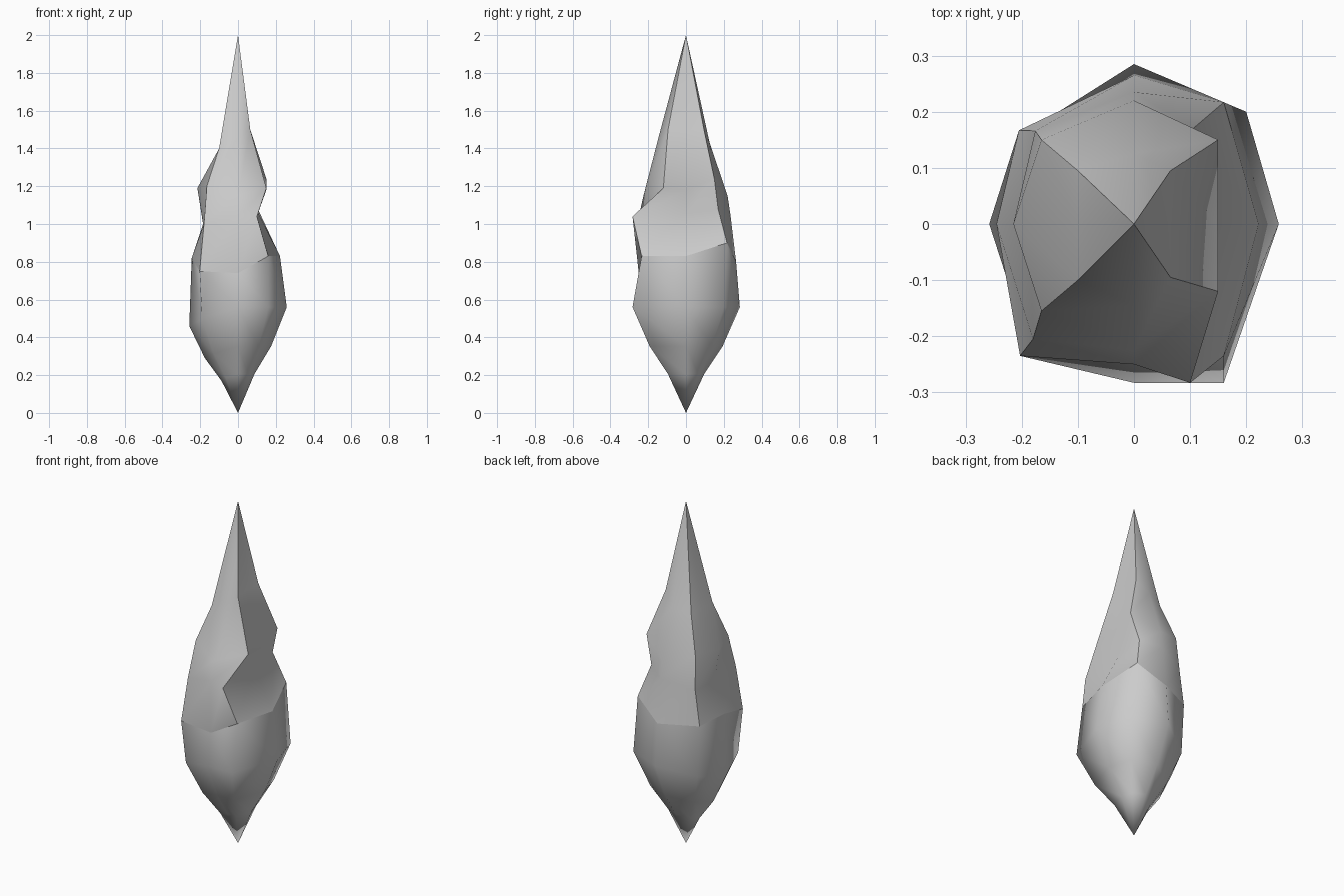
import bpy, bmesh

if "Cube" in bpy.data.objects:
    bpy.data.objects.remove(bpy.data.objects["Cube"])

# Eight columns per ring: front, front right, right, back right, back, back left, left, front left
belly = [(0, -.283, .56), (.16, -.283, .56), (.258, 0, .56), (.2, .2, .56),
         (0, .285, .56), (-.19, .165, .5), (-.258, 0, .46), (-.19, -.21, .5)]
rim = [(0, -.25, .74), (.16, -.235, .83), (.222, 0, .83), (.16, .217, .9),
       (0, .265, .8), (-.205, .167, .8), (-.245, 0, .82), (-.203, -.235, .75)]
waist = [(0, -.25, 1.04), (.1, -.283, 1.04), (.105, 0, 1.06), (.105, .17, 1.08),
         (0, .235, 1.05), (-.176, .166, 1.0), (-.185, 0, 1.0), (-.18, -.205, 1.0)]
shoulder = [(0, -.225, 1.15), (.15, -.12, 1.19), (.15, 0, 1.18), (.15, .15, 1.24),
            (0, .22, 1.15), (-.165, .15, 1.2), (-.215, 0, 1.19), (-.165, -.155, 1.2)]
neck = [(0, -.145, 1.46), (.065, -.095, 1.5), (.065, 0, 1.5), (.065, .095, 1.5),
        (0, .125, 1.43), (-.1, .095, 1.4), (-.1, 0, 1.4), (-.1, -.1, 1.4)]


def shrink(ring, s, zs):
    return [(x * s, y * s, z * zs) for x, y, z in ring]


def loft(name, rings, tip, sharp_corners):
    """Skin the rings, close the last one to a point and mark creases."""
    bm = bmesh.new()
    rows = [[bm.verts.new(p) for p in ring] for ring in rings]
    end = bm.verts.new(tip)
    for a, b in zip(rows, rows[1:]):
        for i in range(8):
            j = (i + 1) % 8
            bm.faces.new((a[i], a[j], b[j], b[i]))
    for i in range(8):
        bm.faces.new((rows[-1][i], rows[-1][(i + 1) % 8], end))
    if sharp_corners:
        for i in (1, 3, 5, 7):
            column = [r[i] for r in rows] + [end]
            for a, b in zip(column, column[1:]):
                bm.edges.get((a, b)).smooth = False
    if tip[2] < 1:
        bmesh.ops.reverse_faces(bm, faces=bm.faces[:])
    for f in bm.faces:
        f.smooth = True
    mesh = bpy.data.meshes.new(name)
    bm.to_mesh(mesh)
    bm.free()
    ob = bpy.data.objects.new(name, mesh)
    bpy.context.collection.objects.link(ob)
    return ob


# Rounded bulb tapering to a point at the bottom
loft("lower_bulb", [rim, belly, shrink(belly, .68, .63), shrink(belly, .34, .37)],
     (0, 0, 0), False)
# Four-sided pointed flame with creased corners
loft("upper_flame", [rim, waist, shoulder, neck], (0, 0, 2), True)
